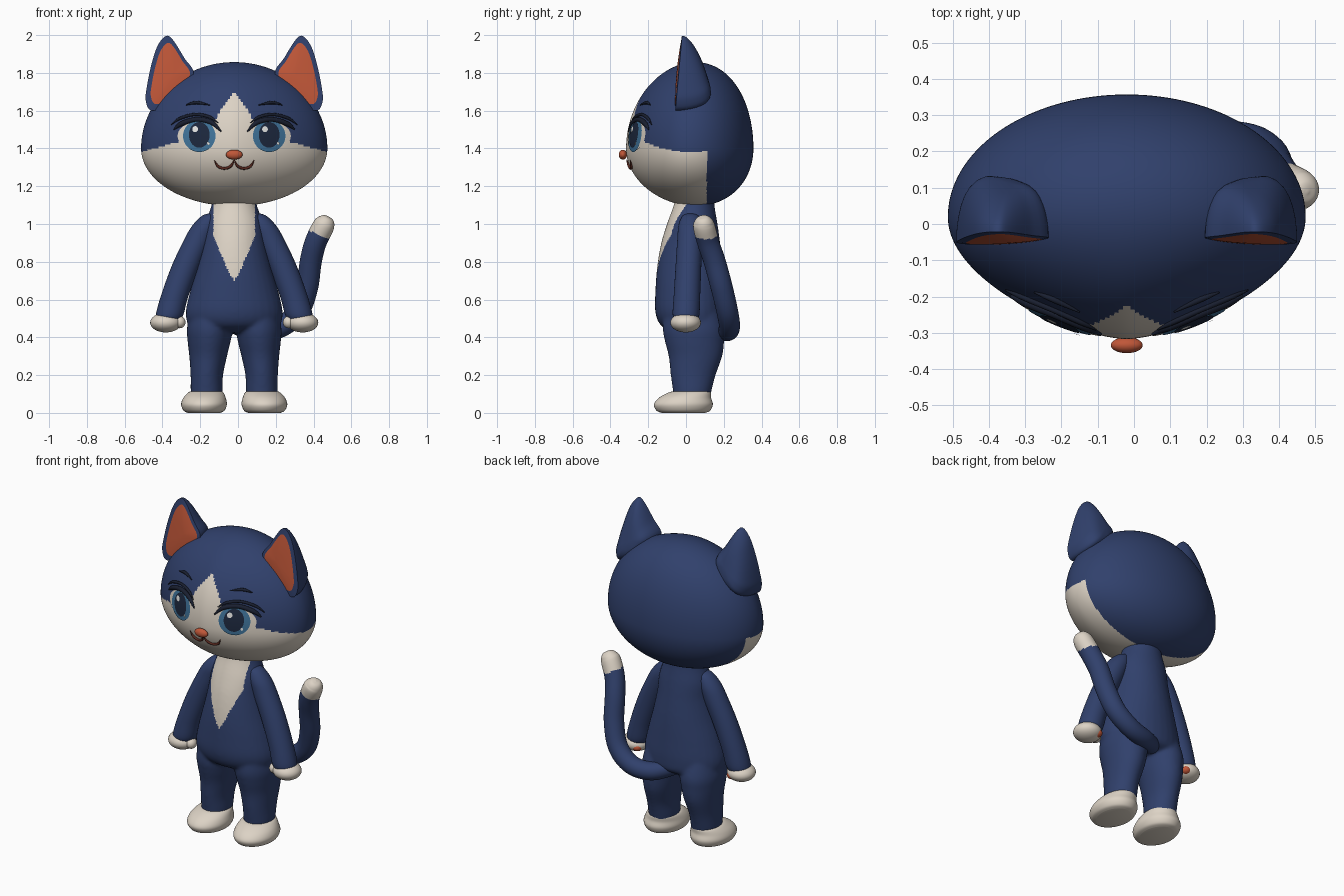
import bpy, bmesh, math
from mathutils import Vector

cube = bpy.data.objects.get("Cube")
if cube:
    bpy.data.objects.remove(cube, do_unlink=True)

AXIS = -0.02            # x of the body's mirror plane
SIDES = ((1, "left"), (-1, "right"))


def material(name, rgb):
    m = bpy.data.materials.new(name)
    m.use_nodes = True
    m.diffuse_color = (*rgb, 1)
    m.node_tree.nodes["Principled BSDF"].inputs["Base Color"].default_value = (*rgb, 1)
    return m


BLUE = material("navy fur", (0.03, 0.052, 0.15))
CREAM = material("cream fur", (0.72, 0.65, 0.56))
ORANGE = material("orange skin", (0.53, 0.095, 0.04))
IRIS = material("iris blue", (0.05, 0.17, 0.32))
PUPIL = material("pupil navy", (0.012, 0.021, 0.048))
LASH = material("lash black", (0.01, 0.014, 0.03))
MOUTH = material("mouth brown", (0.1, 0.022, 0.014))
GLINT = material("eye glint", (0.82, 0.82, 0.8))


def shade(mesh, mats, rule=None):
    for m in mats:
        mesh.materials.append(m)
    mesh.shade_smooth()
    mesh.set_sharp_from_angle(angle=math.radians(60))
    if rule:
        for p in mesh.polygons:
            p.material_index = int(rule(*p.center))


def finish(name, bm, mats, rule=None, closed=True):
    if closed:
        bmesh.ops.recalc_face_normals(bm, faces=bm.faces)
    mesh = bpy.data.meshes.new(name)
    bm.to_mesh(mesh)
    bm.free()
    shade(mesh, mats, rule)
    ob = bpy.data.objects.new(name, mesh)
    ob.location.x = AXIS
    bpy.context.scene.collection.objects.link(ob)
    return ob


def spline(pts, n=6, closed=False):
    """Smooth curve through tuples of any length."""
    k, out = len(pts), []
    get = (lambda i: pts[i % k]) if closed else (lambda i: pts[min(max(i, 0), k - 1)])
    for i in range(k if closed else k - 1):
        for j in range(n):
            t = j / n
            out.append(tuple(
                0.5 * (2 * b + (c - a) * t + (2 * a - 5 * b + 4 * c - d) * t * t
                       + (3 * b - a - 3 * c + d) * t ** 3)
                for a, b, c, d in zip(get(i - 1), get(i), get(i + 1), get(i + 2))))
    return out if closed else out + [tuple(pts[-1])]


def stitch(bm, rings, band_mat=lambda i: 0):
    """Skin a list of equal rings and cap both ends."""
    vs = [[bm.verts.new(p) for p in ring] for ring in rings]
    n = len(vs[0])
    for i in range(len(vs) - 1):
        for j in range(n):
            k = (j + 1) % n
            f = bm.faces.new((vs[i][j], vs[i][k], vs[i + 1][k], vs[i + 1][j]))
            f.material_index = band_mat(i)
    bm.faces.new(vs[0]).material_index = band_mat(0)
    bm.faces.new(vs[-1][::-1]).material_index = band_mat(len(vs))


def sweep(bm, stations, upright=False, seg=32, n=6):
    """Stations are x, y, z, radius a, radius b."""
    path = spline(stations, n)
    rings = []
    for i, (x, y, z, ra, rb) in enumerate(path):
        side, other = Vector((1, 0, 0)), Vector((0, 1, 0))
        if not upright:
            t = Vector(path[min(i + 1, len(path) - 1)][:3]) - Vector(path[max(i - 1, 0)][:3])
            side = t.cross(other).normalized()
            other = side.cross(t).normalized()
        ra, rb = max(ra, 0.001), max(rb, 0.001)
        angles = [math.tau * j / seg for j in range(seg)]
        rings.append([Vector((x, y, z)) + side * ra * math.cos(a) + other * rb * math.sin(a)
                      for a in angles])
    stitch(bm, rings)


def ellipsoid(name, centre, radii, mat):
    bm = bmesh.new()
    bmesh.ops.create_uvsphere(bm, u_segments=32, v_segments=20, radius=1)
    for v in bm.verts:
        v.co = Vector(c + r * k for c, r, k in zip(centre, radii, v.co))
    return finish(name, bm, [mat])


# Head: a shaped sphere with a cream mask
def head_map(u, v, t):
    taper = 1 - 0.22 * u * u / (abs(u) + 0.1) if v < 0 else 1
    return Vector((0.493 * u, 0.02 + 0.03 * t * t + 0.337 * v * taper,
                   1.40 + (0.457 if t > 0 else 0.305) * t))


def on_face(x, z, off):
    u, t = x / 0.493, (z - 1.40) / (0.457 if z > 1.40 else 0.305)
    p = head_map(u, -math.sqrt(max(0, 1 - u * u - t * t)), t)
    p.y -= off
    return p


def mask(x, y, z):
    cheek = z < 1.44 - 0.28 * max(0, abs(x) - 0.28)
    blaze = 0.105 * min(1, max(0, (1.695 - z) / 0.15)) ** 0.8
    return (y < 0.11 and cheek) or (y < 0 and abs(x) < blaze)


bm = bmesh.new()
bmesh.ops.create_uvsphere(bm, u_segments=224, v_segments=144, radius=1)
for v in bm.verts:
    v.co = head_map(*v.co)
finish("head", bm, [BLUE, CREAM], mask)


# Face details that follow the head surface
def plate(name, cx, cz, rx, rz, off, mat, seg=36, rings=5):
    bm = bmesh.new()
    mid = bm.verts.new(on_face(cx, cz, off))
    prev = None
    for r in range(1, rings + 1):
        ring = []
        for j in range(seg):
            a = math.tau * j / seg
            ring.append(bm.verts.new(on_face(cx + rx * r / rings * math.cos(a),
                                             cz + rz * r / rings * math.sin(a), off)))
        for j in range(seg):
            k = (j + 1) % seg
            bm.faces.new((prev[j], ring[j], ring[k], prev[k]) if prev else (mid, ring[j], ring[k]))
        prev = ring
    finish(name, bm, [mat], closed=False)


def face_line(name, s, pts, r, mat):
    bm = bmesh.new()
    last = len(pts) - 1
    stations = []
    for i, (x, z) in enumerate(pts):
        w = r * (0.25 if i in (0, last) else 1)
        stations.append((*on_face(s * x, z, 0.005), w, w))
    sweep(bm, stations, seg=10, n=8)
    finish(name, bm, [mat])


for s, side in SIDES:
    ex, ez = 0.185 * s, 1.466
    plate(side + "_eye_white", ex, ez, 0.115, 0.078, 0.004, CREAM)
    plate(side + "_iris", ex, ez, 0.086, 0.085, 0.008, IRIS)
    plate(side + "_pupil", ex, ez + 0.006, 0.055, 0.068, 0.012, PUPIL)
    plate(side + "_large_glint", ex - 0.022, ez + 0.036, 0.015, 0.016, 0.016, GLINT)
    plate(side + "_small_glint", ex + 0.048, ez - 0.04, 0.007, 0.009, 0.016, GLINT)
    face_line(side + "_upper_lash", s, [(0.32, 1.50), (0.28, 1.53), (0.2, 1.553),
                                        (0.12, 1.537), (0.07, 1.49)], 0.013, LASH)
    face_line(side + "_eyelid_crease", s, [(0.335, 1.525), (0.285, 1.56), (0.205, 1.58),
                                           (0.13, 1.566), (0.085, 1.535)], 0.008, LASH)
    face_line(side + "_eyebrow", s, [(0.255, 1.63), (0.2, 1.643), (0.13, 1.63)], 0.009, LASH)
    face_line(side + "_mouth_curve", s, [(0.105, 1.337), (0.085, 1.305), (0.05, 1.294),
                                         (0.017, 1.308), (0, 1.34)], 0.007, MOUTH)
ellipsoid("nose", (0, -0.334, 1.367), (0.044, 0.022, 0.026), ORANGE)

# Ears: nearly flat orange front, domed back
EAR = [(0.362, 1.995), (0.405, 1.945), (0.437, 1.85), (0.462, 1.73), (0.468, 1.65),
       (0.43, 1.60), (0.30, 1.66), (0.215, 1.79), (0.265, 1.88), (0.325, 1.975)]
outline = spline(EAR, 5, closed=True)
front = [(k, -0.012 * (1 - k * k), 0) for k in (0.05, 0.3, 0.6, 0.82, 0.94, 1)]
back = [(max(math.cos(a), 0.01) ** 0.6, 0, math.sin(a))
        for a in (math.radians(d) for d in range(10, 91, 10))]
for s, side in SIDES:
    rings = []
    for k, bulge, depth in front + back:
        ring = []
        for px, pz in outline:
            x, z = 0.32 + (px - 0.32) * k, 1.79 + (pz - 1.79) * k
            drop = max(0, 1.98 - z)
            ring.append((s * x, -0.022 - 0.09 * drop + bulge + depth * (0.07 + 0.42 * drop), z))
        rings.append(ring)
    bm = bmesh.new()
    stitch(bm, rings, lambda i: int(i < 3))
    finish(side + "_ear", bm, [BLUE, ORANGE])

# Torso and legs fused into one smooth skin
bm = bmesh.new()
sweep(bm, [(0, 0.05, 1.17, 0.11, 0.1), (0, 0.043, 1.1, 0.12, 0.108), (0, 0.033, 1.0, 0.155, 0.134),
           (0, 0.025, 0.9, 0.168, 0.156), (0, 0.022, 0.78, 0.195, 0.174),
           (0, 0.022, 0.65, 0.232, 0.184), (0, 0.025, 0.53, 0.257, 0.187),
           (0, 0.035, 0.46, 0.235, 0.165), (0, 0.035, 0.425, 0.15, 0.09)], upright=True)
for s, side in SIDES:
    sweep(bm, [(s * 0.13, 0.03, 0.56, 0.1, 0.14), (s * 0.13, 0.04, 0.45, 0.12, 0.163),
               (s * 0.133, 0.045, 0.38, 0.114, 0.157), (s * 0.138, 0.05, 0.3, 0.1, 0.142),
               (s * 0.145, 0.038, 0.2, 0.086, 0.119), (s * 0.146, 0.033, 0.12, 0.085, 0.103),
               (s * 0.146, 0.03, 0.07, 0.08, 0.095)], upright=True)
body = finish("body", bm, [])
remesh = body.modifiers.new("fuse", 'REMESH')
remesh.mode = 'VOXEL'
remesh.voxel_size = 0.009
soften = body.modifiers.new("soften", 'SMOOTH')
soften.factor = 0.5
soften.iterations = 12
graph = bpy.context.evaluated_depsgraph_get()
skin = bpy.data.meshes.new_from_object(body.evaluated_get(graph))
body.modifiers.clear()
body.data = skin
skin.materials.clear()
shade(skin, [BLUE, CREAM],
      lambda x, y, z: y < 0 and abs(x) < 0.11 * min(1, max(0, (z - 0.7) / 0.24)) ** 0.85)

# Arms, paws and feet
for s, side in SIDES:
    bm = bmesh.new()
    sweep(bm, [(s * 0.12, 0.025, 1.055, 0.02, 0.02), (s * 0.13, 0.024, 1.04, 0.045, 0.045),
               (s * 0.155, 0.022, 0.99, 0.068, 0.062), (s * 0.19, 0.02, 0.92, 0.074, 0.066),
               (s * 0.255, 0.013, 0.78, 0.075, 0.068), (s * 0.315, 0.005, 0.62, 0.073, 0.07),
               (s * 0.343, 0, 0.515, 0.072, 0.07), (s * 0.35, 0, 0.48, 0.05, 0.05)], upright=True)
    finish(side + "_arm", bm, [BLUE])
    palm = Vector((s * 0.362, -0.002, 0.478))
    ellipsoid(side + "_paw", palm, (0.083, 0.081, 0.052), CREAM)
    ellipsoid(side + "_thumb", (s * 0.288, -0.02, 0.48), (0.03, 0.034, 0.032), CREAM)
    pad = palm + Vector((-0.6 * s, 0.77, -0.2)) * 0.057
    ellipsoid(side + "_paw_pad", pad, (0.03, 0.03, 0.025), ORANGE)

    bm = bmesh.new()
    sweep(bm, [(s * 0.16, -0.013, 0, 0.085, 0.115), (s * 0.16, -0.014, 0.012, 0.108, 0.142),
               (s * 0.16, -0.014, 0.045, 0.121, 0.156), (s * 0.157, -0.005, 0.08, 0.112, 0.138),
               (s * 0.15, 0.02, 0.108, 0.093, 0.112), (s * 0.147, 0.033, 0.116, 0.075, 0.09)],
          upright=True, seg=48)
    finish(side + "_foot", bm, [CREAM])

# Tail with a cream tip
bm = bmesh.new()
sweep(bm, [(x, y, z, r, r) for x, y, z, r in (
    (0.0, 0.13, 0.47, 0.05), (0.11, 0.205, 0.435, 0.053), (0.235, 0.23, 0.45, 0.055),
    (0.335, 0.22, 0.53, 0.057), (0.385, 0.19, 0.66, 0.058), (0.405, 0.152, 0.8, 0.058),
    (0.43, 0.118, 0.9, 0.058), (0.468, 0.097, 0.98, 0.058), (0.485, 0.092, 1.012, 0.05),
    (0.495, 0.089, 1.034, 0.03), (0.498, 0.088, 1.04, 0.004))], n=10)
finish("tail", bm, [BLUE, CREAM], lambda x, y, z: z + 0.45 * (x - 0.455) > 0.94)
